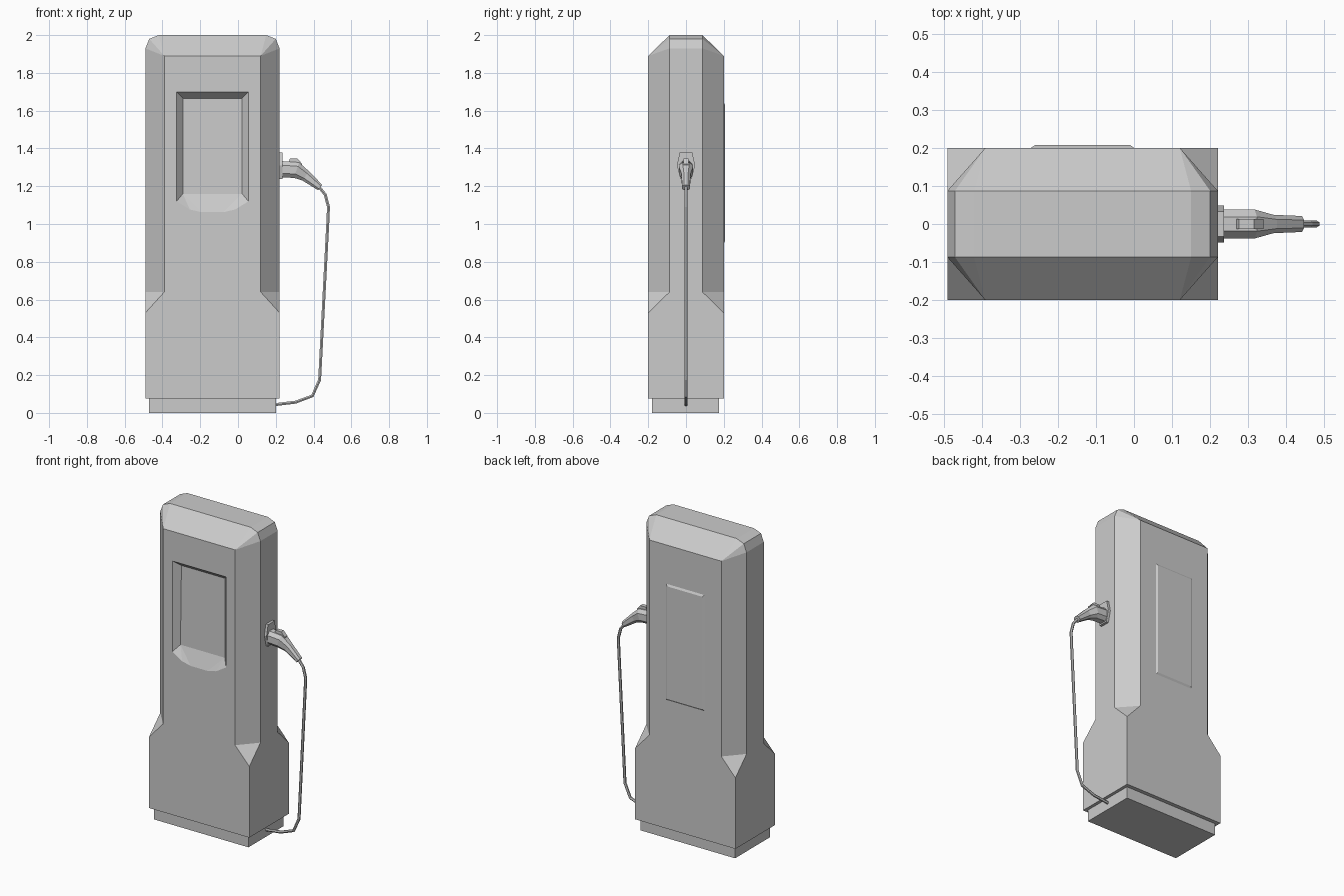
import bpy, bmesh
from math import cos, sin, pi
from mathutils import Vector

if "Cube" in bpy.data.objects:
    bpy.data.objects.remove(bpy.data.objects["Cube"], do_unlink=True)

grey = bpy.data.materials.new("light grey")
grey.use_nodes = True
grey.diffuse_color = (0.6, 0.6, 0.6, 1)
grey.node_tree.nodes["Principled BSDF"].inputs["Base Color"].default_value = (0.6, 0.6, 0.6, 1)

CX = -0.135  # centre line of the cabinet


def finish(bm, name):
    bmesh.ops.recalc_face_normals(bm, faces=bm.faces[:])
    mesh = bpy.data.meshes.new(name)
    bm.to_mesh(mesh)
    bm.free()
    mesh.materials.append(grey)
    obj = bpy.data.objects.new(name, mesh)
    bpy.context.collection.objects.link(obj)
    return obj


def hull(bm, points):
    verts = [bm.verts.new(p) for p in points]
    bmesh.ops.convex_hull(bm, input=verts)


def mirrored(points):
    """Repeat points in all four quadrants around the cabinet axis."""
    return [(CX + sx * x, sy * y, z) for x, y, z in points
            for sx in (-1, 1) for sy in (-1, 1)]


def merge_flat(bm):
    bmesh.ops.remove_doubles(bm, verts=bm.verts[:], dist=0.0005)
    bmesh.ops.dissolve_limit(bm, angle_limit=0.01, verts=bm.verts[:], edges=bm.edges[:])


def block(name, x0, x1, y0, y1, z0, z1):
    bm = bmesh.new()
    hull(bm, [(x, y, z) for x in (x0, x1) for y in (y0, y1) for z in (z0, z1)])
    merge_flat(bm)
    return finish(bm, name)


def loft(name, stations, ring):
    """Sweep a cross-section along (x, z, half width, half height) stations."""
    bm = bmesh.new()
    pts = [Vector((s[0], 0, s[1])) for s in stations]
    rings = []
    for i, (x, z, w, h) in enumerate(stations):
        t = Vector((0, 0, 0))
        if i:
            t += (pts[i] - pts[i - 1]).normalized()
        if i < len(pts) - 1:
            t += (pts[i + 1] - pts[i]).normalized()
        t.normalize()
        up = Vector((-t.z, 0, t.x))
        rings.append([bm.verts.new(pts[i] + Vector((0, a * w, 0)) + up * b * h)
                      for a, b in ring])
    n = len(ring)
    for r, s in zip(rings, rings[1:]):
        for k in range(n):
            bm.faces.new((r[k], r[(k + 1) % n], s[(k + 1) % n], s[k]))
    bm.faces.new(rings[0])
    bm.faces.new(rings[-1])
    return finish(bm, name)


# Cabinet: square foot section below, chamfered column above
bm = bmesh.new()
waist = [(0.255, 0.2, 0.64), (0.355, 0.087, 0.64)]
hull(bm, mirrored(waist + [(0.355, 0.2, 0.53), (0.355, 0.2, 0.075)]))
hull(bm, mirrored(waist + [(0.255, 0.2, 1.89), (0.355, 0.087, 1.93),
                           (0.335, 0.087, 1.98), (0.285, 0.087, 2.0)]))
inner = [f for f in bm.faces if all(abs(v.co.z - 0.64) < 0.001 for v in f.verts)]
bmesh.ops.delete(bm, geom=inner, context='FACES')
merge_flat(bm)

# Screen recess with a scooped lower lip, set into the front of the cabinet
front = [f for f in bm.faces if all(v.co.y < -0.199 for v in f.verts)]
rim = [e for e in {e for f in front for e in f.edges}
       if sum(f in front for f in e.link_faces) == 1]
bmesh.ops.delete(bm, geom=front, context='FACES_ONLY')
lip = [(-0.19, 1.12), (-0.12, 1.077), (-0.06, 1.063),
       (0.06, 1.063), (0.12, 1.077), (0.19, 1.12)]
opening = [bm.verts.new((CX + x, -0.2, z)) for x, z in lip + [(0.19, 1.7), (-0.19, 1.7)]]
bl, br, tr, tl = [bm.verts.new((CX + x, y, z)) for x, y, z in
                  [(-0.157, -0.165, 1.16), (0.157, -0.165, 1.16),
                   (0.155, -0.158, 1.665), (-0.155, -0.158, 1.665)]]
o = opening
bm.faces.new((bl, br, tr, tl))
for f in [(o[5], o[6], tr, br), (o[6], o[7], tl, tr), (o[7], o[0], bl, tl),
          (o[0], o[1], bl), (o[1], o[2], bl), (o[2], o[3], br, bl),
          (o[3], o[4], br), (o[4], o[5], br)]:
    bm.faces.new(f)
hole = [bm.edges.get((o[i], o[(i + 1) % 8])) for i in range(8)]
bmesh.ops.triangle_fill(bm, edges=[e for e in rim if e.is_valid] + hole, use_beauty=True)
finish(bm, "cabinet")

# Plinth
block("plinth", CX - 0.335, CX + 0.335, -0.18, 0.175, 0, 0.08)

# Raised service panel on the back
bm = bmesh.new()
hull(bm, [(CX + s * x, y, z) for s in (-1, 1) for x, y, zs in
          [(0.138, 0.198, (0.895, 1.645)), (0.125, 0.207, (0.91, 1.63))] for z in zs])
merge_flat(bm)
finish(bm, "back_panel")

# Socket plate on the left side
bm = bmesh.new()
outline = [(0.033, 1.378), (0.048, 1.31), (0.03, 1.238)]
hull(bm, [(x, s * y, z) for x in (0.215, 0.236) for s in (-1, 1) for y, z in outline])
merge_flat(bm)
finish(bm, "socket_plate")

# Plug with angled grip
c = 0.5
chamfered = [(1, -c), (1, c), (c, 1), (-c, 1), (-1, c), (-1, -c), (-c, -1), (c, -1)]
loft("plug", [(0.23, 1.29, 0.038, 0.043), (0.31, 1.285, 0.038, 0.043),
              (0.358, 1.255, 0.024, 0.03), (0.435, 1.193, 0.021, 0.018)], chamfered)

# Release button on the plug
bm = bmesh.new()
hull(bm, [(x, y, z) for y in (-0.013, 0.013) for x, z in
          [(0.265, 1.32), (0.275, 1.346), (0.315, 1.346), (0.34, 1.318), (0.33, 1.27)]])
merge_flat(bm)
finish(bm, "release_button")

# Charging cable hanging down to the foot
hexagon = [(cos(k * pi / 3), sin(k * pi / 3)) for k in range(6)]
path = [(0.425, 1.202), (0.462, 1.155), (0.479, 1.09), (0.475, 1.0), (0.432, 0.175),
        (0.394, 0.09), (0.305, 0.057), (0.19, 0.043)]
loft("cable", [(x, z, 0.009, 0.009) for x, z in path], hexagon)
